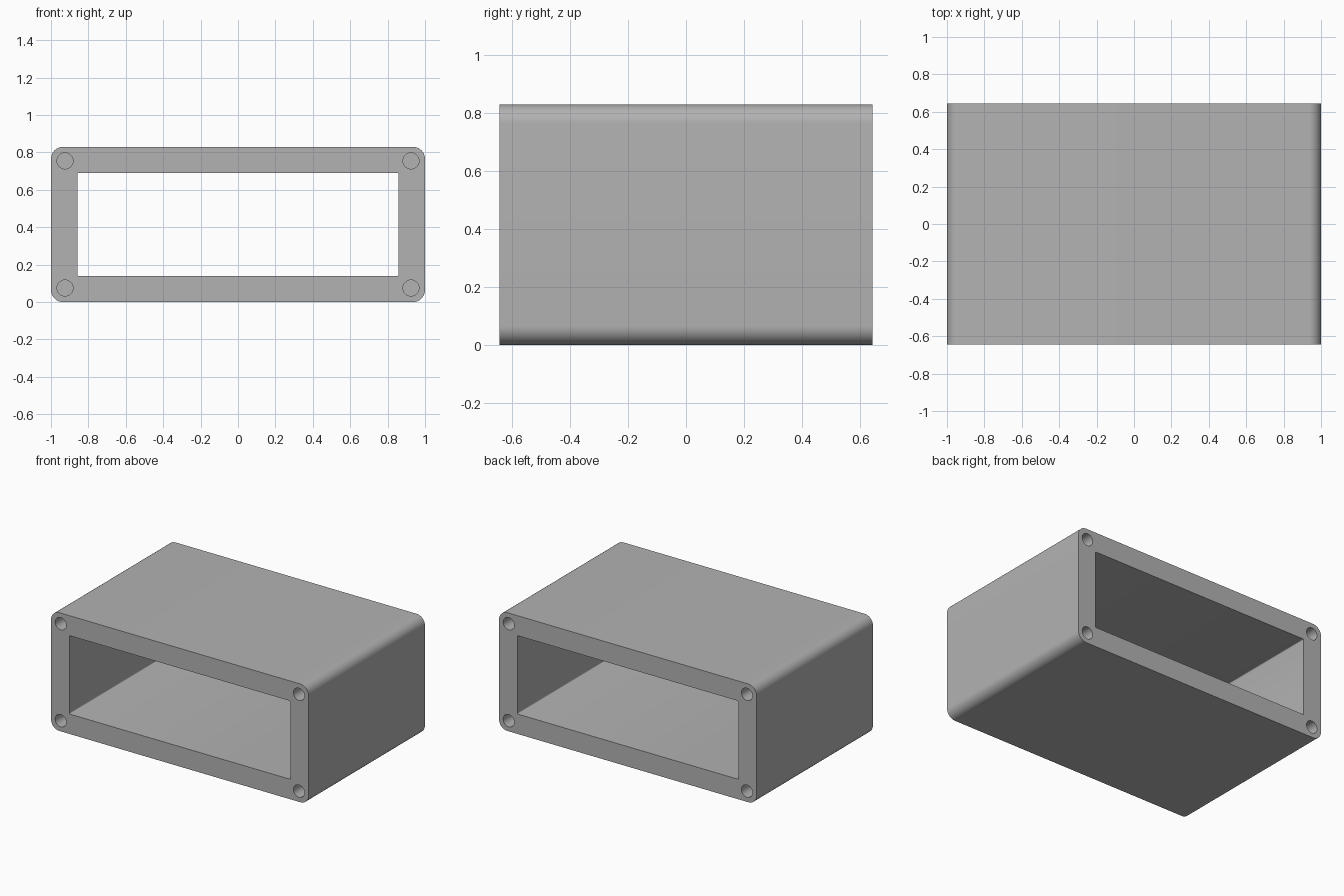
import bpy
import math

cube = bpy.data.objects.get("Cube")
if cube:
    bpy.data.objects.remove(cube, do_unlink=True)

WIDTH, DEPTH, HEIGHT = 2.0, 1.29, 0.83
HOLE_INSET, HOLE_DEPTH = 0.075, 0.3

grey = bpy.data.materials.new("plain grey")
grey.use_nodes = True
colour = (0.45, 0.45, 0.45, 1)
grey.diffuse_color = colour
grey.node_tree.nodes["Principled BSDF"].inputs["Base Color"].default_value = colour


def rounded_prism(name, width, height, depth, radius, steps):
    """Rounded rectangle in xz, centred on the case and extruded along y."""
    profile = []
    for i, (sx, sz) in enumerate([(1, 1), (-1, 1), (-1, -1), (1, -1)]):
        for k in range(steps + 1):
            a = math.radians(90) * (i + k / steps)
            profile.append((sx * (width / 2 - radius) + radius * math.cos(a),
                            HEIGHT / 2 + sz * (height / 2 - radius) + radius * math.sin(a)))
    n = len(profile)
    verts = [(x, y, z) for y in (-depth / 2, depth / 2) for x, z in profile]
    faces = [tuple(range(n)), tuple(range(2 * n - 1, n - 1, -1))]
    faces += [(i, i + n, (i + 1) % n + n, (i + 1) % n) for i in range(n)]
    mesh = bpy.data.meshes.new(name)
    mesh.from_pydata(verts, [], faces)
    mesh.materials.append(grey)
    obj = bpy.data.objects.new(name, mesh)
    bpy.context.collection.objects.link(obj)
    return obj


# Outer shell, and the opening that runs right through it
case = rounded_prism("case_shell", WIDTH, HEIGHT, DEPTH, 0.065, 12)
cutters = [rounded_prism("opening_cutter", 1.716, 0.55, DEPTH + 0.2, 0.006, 3)]

# Blind screw holes in the four corners of both ends
for end in (-1, 1):
    for sx in (-1, 1):
        for z in (HOLE_INSET, HEIGHT - HOLE_INSET):
            bpy.ops.mesh.primitive_cylinder_add(
                vertices=32, radius=0.043, depth=2 * HOLE_DEPTH,
                location=(sx * (WIDTH / 2 - HOLE_INSET), end * DEPTH / 2, z),
                rotation=(math.radians(90), 0, 0))
            hole = bpy.context.object
            hole.name = "screw_hole_cutter"
            hole.data.materials.append(grey)
            cutters.append(hole)

# Cut everything out, then discard the cutters
bpy.ops.object.select_all(action='DESELECT')
case.select_set(True)
bpy.context.view_layer.objects.active = case
for cutter in cutters:
    cutter.hide_render = True
    cut = case.modifiers.new(cutter.name, 'BOOLEAN')
    cut.operation = 'DIFFERENCE'
    cut.solver = 'EXACT'
    cut.object = cutter
    bpy.ops.object.modifier_apply(modifier=cut.name)
    bpy.data.objects.remove(cutter, do_unlink=True)

bpy.ops.object.shade_smooth_by_angle(angle=math.radians(35))
